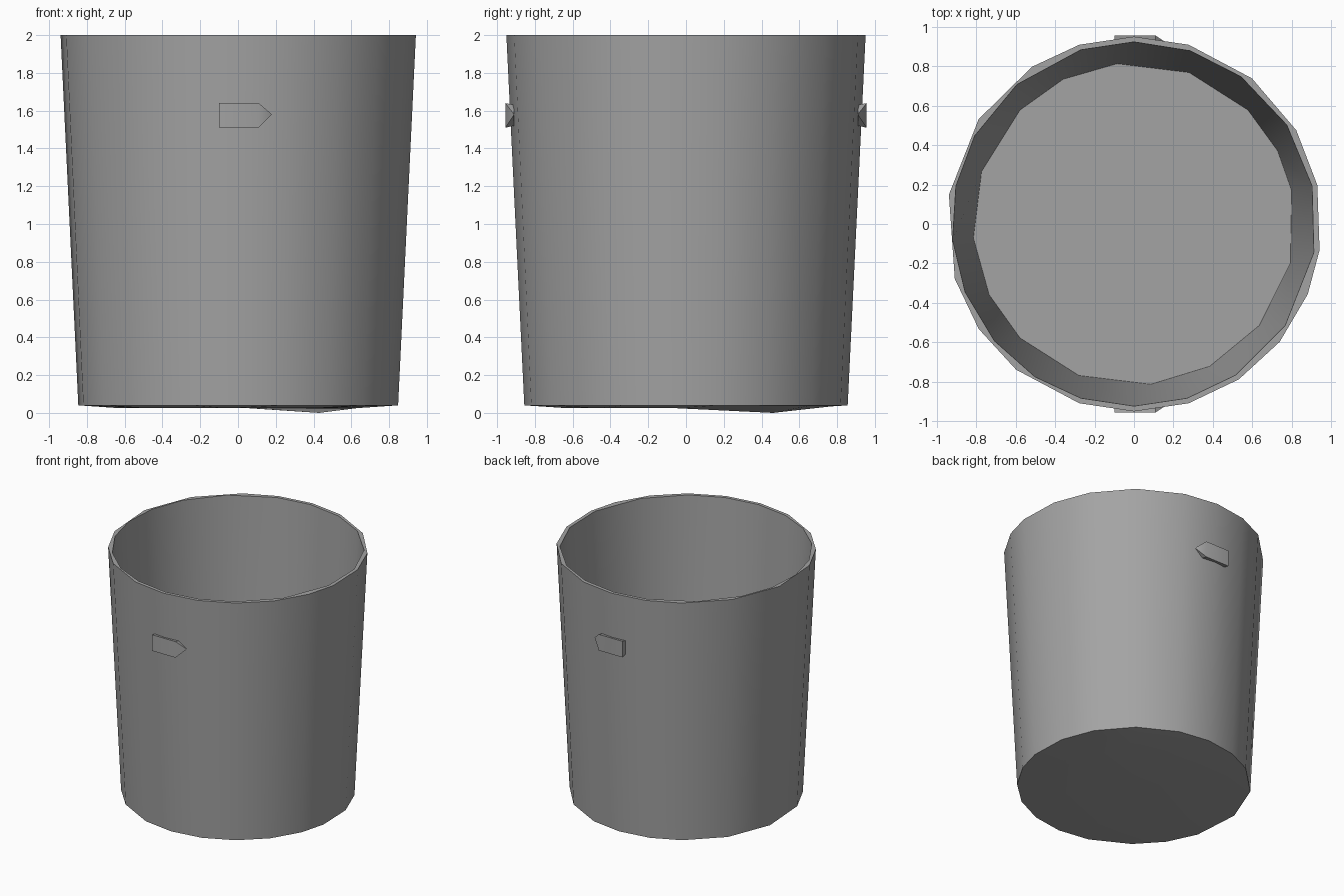
import bpy, bmesh
from math import cos, sin, radians

if "Cube" in bpy.data.objects:
    bpy.data.objects.remove(bpy.data.objects["Cube"])

# Dark grey finish
grey = bpy.data.materials.new("dark_grey")
grey.diffuse_color = (0.37, 0.37, 0.37, 1)
grey.use_nodes = True
grey.node_tree.nodes["Principled BSDF"].inputs["Base Color"].default_value = grey.diffuse_color


def finish(name, bm):
    bmesh.ops.recalc_face_normals(bm, faces=bm.faces)
    mesh = bpy.data.meshes.new(name)
    bm.to_mesh(mesh)
    bm.free()
    mesh.materials.append(grey)
    obj = bpy.data.objects.new(name, mesh)
    bpy.context.collection.objects.link(obj)
    return obj


def ring(bm, angles, r, z):
    return [(a, bm.verts.new((r * cos(radians(a)), r * sin(radians(a)), z)))
            for a in angles]


def zip_rings(bm, a, b):
    """Join two rings with differing corner counts, walking round by angle."""
    wrap = lambda q: q + [(q[0][0] + 360, q[0][1])]
    a, b = wrap(a), wrap(b)
    i = j = 0
    while i < len(a) - 1 or j < len(b) - 1:
        if j == len(b) - 1 or (i < len(a) - 1 and a[i + 1][0] <= b[j + 1][0]):
            bm.faces.new((a[i][1], a[i + 1][1], b[j][1]))
            i += 1
        else:
            bm.faces.new((a[i][1], b[j + 1][1], b[j][1]))
            j += 1


# Uneven low-poly corner angles of the walls
OUTER = [-163, -146, -129, -107, -90, -73, -56, -39, -22, -8,
         12, 30, 51, 73, 90, 107, 123, 146, 171]
INNER = [-158, -140, -123, -107, -90, -73, -56, -34, -9, 12,
         33, 54, 72, 90, 107, 130, 151, 168, 185]
FLOOR = [-154, -135, -110, -84, -62, -39, -14, 12, 27, 45, 70, 96, 116, 135, 161, 185]
BASE = [-140, -95, -50, -5, 47, 85, 130, 175]

# Bucket: underside, outer wall, rim, inner wall, floor
bm = bmesh.new()
base = ring(bm, BASE, 0.63, 0.025)
base[4][1].co.z = 0
low = ring(bm, OUTER, 0.856, 0.04)
top = ring(bm, OUTER, 0.951, 2.0)
lip = ring(bm, INNER, 0.924, 2.0)
floor = ring(bm, FLOOR, 0.818, 0.06)
for a, b in ((base, low), (low, top), (top, lip), (lip, floor)):
    zip_rings(bm, a, b)
bm.faces.new([v for _, v in floor])
hub = bm.verts.new((0, 0, 0.03))
for k in range(len(base)):
    bm.faces.new((base[k][1], base[k - 1][1], hub))
parts = [finish("bucket", bm)]

# Handle lugs: pointed pegs on the front and back of the wall
for side, name in ((-1, "front_lug"), (1, "back_lug")):
    bm = bmesh.new()
    profile = [(-0.1, 1.51), (0.11, 1.51), (0.11, 1.64), (-0.1, 1.64)]
    face = [bm.verts.new((x, side * 0.956, z)) for x, z in profile]
    root = [bm.verts.new((x, side * 0.91, 1.575 + (z - 1.575) * 0.85)) for x, z in profile]
    tip = bm.verts.new((0.18, side * 0.91, 1.58))
    bm.faces.new(face)
    bm.faces.new(root)
    for k in (0, 2, 3):
        n = (k + 1) % 4
        bm.faces.new((face[k], face[n], root[n], root[k]))
    for p, q in ((face[1], face[2]), (face[2], root[2]),
                 (root[2], root[1]), (root[1], face[1])):
        bm.faces.new((p, q, tip))
    parts.append(finish(name, bm))

# Smooth walls with crisp rim, base and lug edges
bpy.ops.object.select_all(action='DESELECT')
for p in parts:
    p.select_set(True)
bpy.context.view_layer.objects.active = parts[0]
bpy.ops.object.shade_smooth_by_angle(angle=radians(35))
